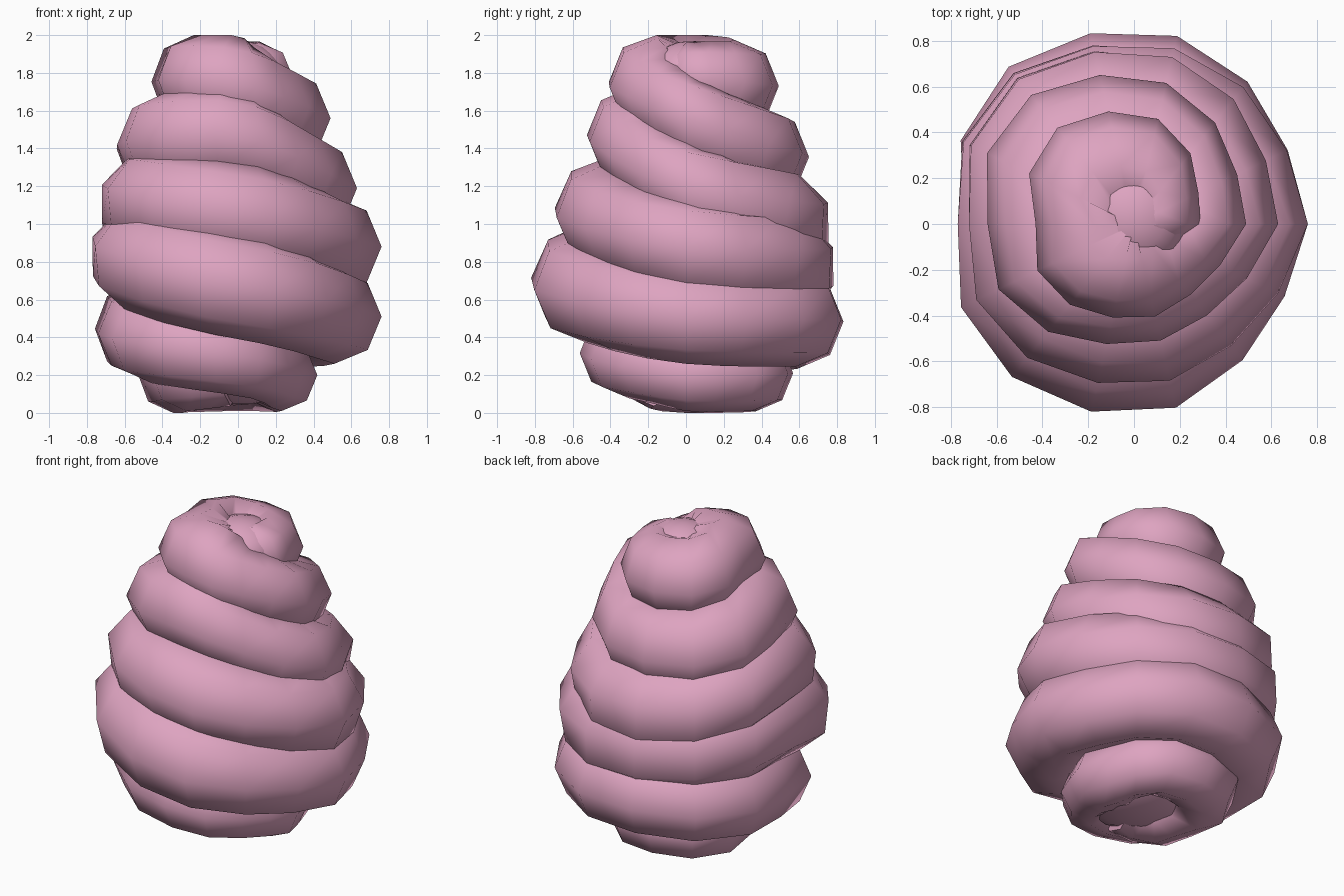
import bpy, bmesh, math
from mathutils import Vector

if "Cube" in bpy.data.objects:
    bpy.data.objects.remove(bpy.data.objects["Cube"])

pink = bpy.data.materials.new("soft pink")
pink.diffuse_color = (0.73, 0.37, 0.53, 1)
pink.use_nodes = True
pink.node_tree.nodes["Principled BSDF"].inputs["Base Color"].default_value = pink.diffuse_color

# Coil path, one entry per quarter turn (front, left, back, right, front ...):
# outer reach from the axis, height of tube centre, tube radius, profile twist (degrees)
PATH = [
    (0.36, 0.24, 0.20, 0), (0.50, 0.21, 0.21, 0), (0.56, 0.21, 0.20, 0), (0.42, 0.20, 0.19, 0),
    (0.55, 0.30, 0.21, 0), (0.74, 0.42, 0.24, 0), (0.84, 0.49, 0.25, 0), (0.76, 0.51, 0.25, 0),
    (0.84, 0.68, 0.29, 0), (0.79, 0.83, 0.27, 22), (0.80, 0.77, 0.27, 22), (0.76, 0.88, 0.27, 0),
    (0.71, 1.06, 0.28, 0), (0.74, 1.11, 0.26, 22), (0.77, 1.00, 0.28, 22), (0.63, 1.19, 0.27, 0),
    (0.53, 1.46, 0.26, 0), (0.64, 1.42, 0.27, 0), (0.64, 1.36, 0.26, 0), (0.49, 1.56, 0.26, 0),
    (0.42, 1.74, 0.26, 0), (0.43, 1.76, 0.25, 0), (0.48, 1.73, 0.24, 0), (0.29, 1.78, 0.18, 0),
    (0.20, 1.74, 0.15, 0),
]
SIDES = 8
STEP = 2 / 7            # quarter turns per segment: 14 segments a turn


def sample(t):
    """Catmull-Rom through PATH at quarter-turn parameter t."""
    last = len(PATH) - 1
    i = min(int(t), last - 1)
    f = t - i
    p0, p1, p2, p3 = (Vector(PATH[max(0, min(last, i + k))]) for k in (-1, 0, 1, 2))
    return 0.5 * (2 * p1 + (p2 - p0) * f + (2 * p0 - 5 * p1 + 4 * p2 - p3) * f * f
                  + (3 * p1 - p0 - 3 * p2 + p3) * f ** 3)


def finish(name, bm):
    mesh = bpy.data.meshes.new(name)
    bmesh.ops.recalc_face_normals(bm, faces=bm.faces)
    bm.to_mesh(mesh)
    bm.free()
    mesh.materials.append(pink)
    ob = bpy.data.objects.new(name, mesh)
    bpy.context.collection.objects.link(ob)
    bpy.ops.object.select_all(action='DESELECT')
    bpy.context.view_layer.objects.active = ob
    ob.select_set(True)
    bpy.ops.object.shade_smooth_by_angle(angle=math.radians(60))
    return ob


# Spiral coil: an octagonal tube swept clockwise up the path
bm = bmesh.new()
rings = []
t = 23 + 3 * STEP
while t >= 0:
    outer, z, r, twist = sample(t)
    a = -math.pi / 2 - t * math.pi / 2
    # lopsided bulge on the diagonals: fuller at the left, flatter at the front right
    outer += abs(math.sin(2 * a)) * (0.01 - 0.065 * math.cos(a) + 0.02 * math.sin(a))
    ring = []
    for s in range(SIDES):
        b = 2 * math.pi * s / SIDES + math.radians(twist)
        d = max(0.01, outer - r + r * math.cos(b))      # never crosses the axis
        h = min(2, max(0, z + r * math.sin(b)))
        ring.append(bm.verts.new((d * math.cos(a), d * math.sin(a), h)))
    rings.append(ring)
    t -= STEP
for lo, hi in zip(rings, rings[1:]):
    for s in range(SIDES):
        n = (s + 1) % SIDES
        bm.faces.new((lo[s], lo[n], hi[n], hi[s]))
# Flat end caps
bm.faces.new(rings[0][::-1])
bm.faces.new(rings[-1])
finish("spiral_coil", bm)


# Rounded plugs closing the eye of the coil at base and tip
def plug(name, loc, scale):
    bm = bmesh.new()
    bmesh.ops.create_uvsphere(bm, u_segments=14, v_segments=10, radius=1)
    bmesh.ops.scale(bm, vec=scale, verts=bm.verts)
    bmesh.ops.translate(bm, vec=loc, verts=bm.verts)
    finish(name, bm)


plug("base_plug", (-0.02, 0.0, 0.20), (0.34, 0.34, 0.16))
plug("tip_plug", (0.0, 0.03, 1.80), (0.24, 0.24, 0.17))
